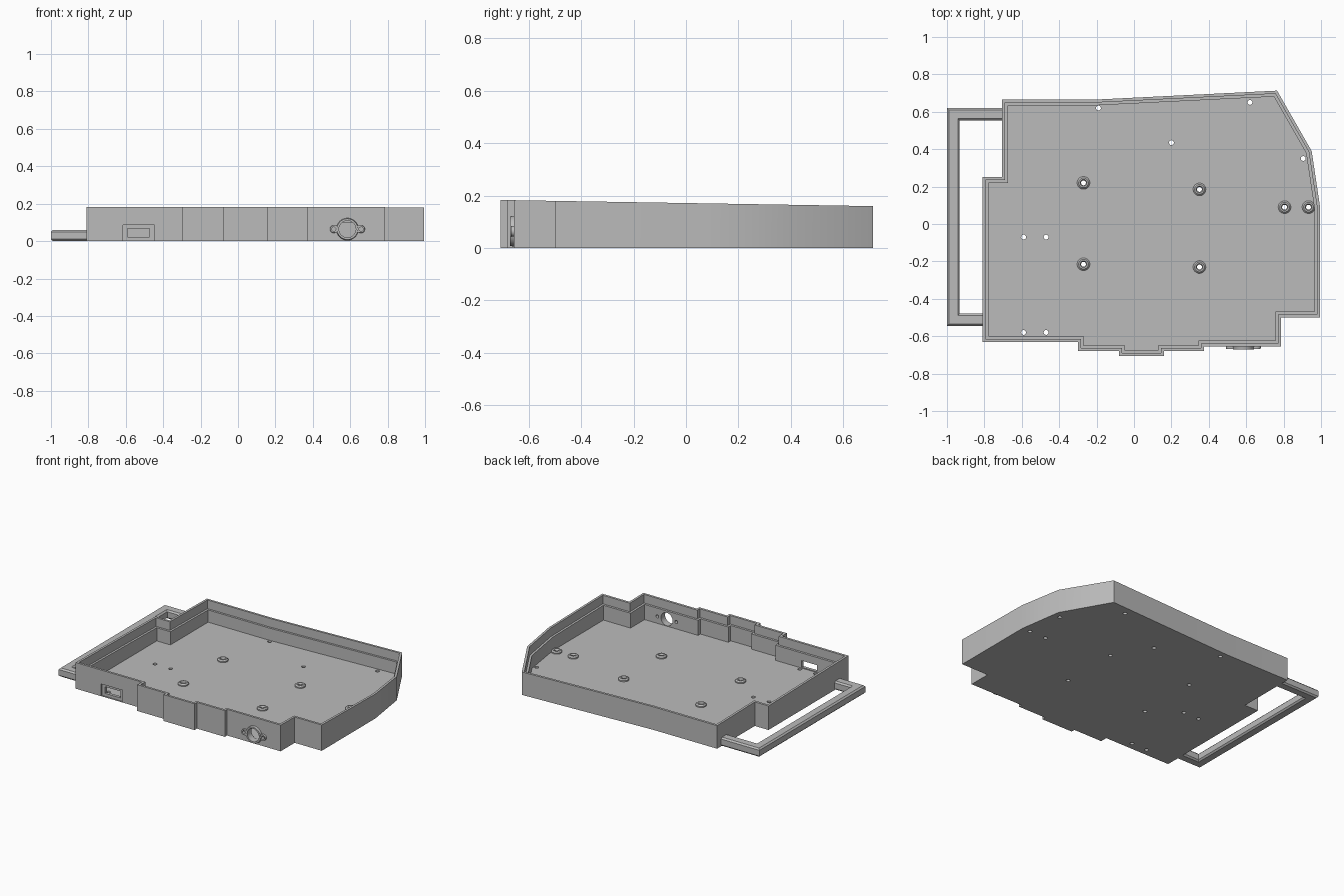
import bpy, bmesh, math
from mathutils import Vector, Matrix

cube = bpy.data.objects.get("Cube")
if cube:
    bpy.data.objects.remove(cube)

grey = bpy.data.materials.new("plain grey")
grey.use_nodes = True
COLOUR = (0.5, 0.5, 0.5, 1)
grey.diffuse_color = COLOUR
grey.node_tree.nodes["Principled BSDF"].inputs["Base Color"].default_value = COLOUR

FLOOR, WALL, LIP, LEDGE = 0.016, 0.031, 0.016, 0.06


def finish(name, bm):
    bmesh.ops.recalc_face_normals(bm, faces=bm.faces)
    mesh = bpy.data.meshes.new(name)
    bm.to_mesh(mesh)
    bm.free()
    mesh.materials.append(grey)
    obj = bpy.data.objects.new(name, mesh)
    bpy.context.collection.objects.link(obj)
    return obj


def smooth(obj):
    bpy.ops.object.select_all(action='DESELECT')
    obj.select_set(True)
    bpy.context.view_layer.objects.active = obj
    bpy.ops.object.shade_smooth_by_angle(angle=math.radians(30))


def inset(points, d):
    """Mitred inward offset of a counter-clockwise outline."""
    out = []
    for i, p in enumerate(points):
        a = (p - points[i - 1]).normalized()
        b = (points[(i + 1) % len(points)] - p).normalized()
        na, nb = Vector((-a.y, a.x)), Vector((-b.y, b.x))
        out.append(p + (na + nb) * d / (1 + na.dot(nb)))
    return out


def add_box(bm, x, y, z):
    centre = [(a + b) / 2 for a, b in (x, y, z)]
    size = [b - a for a, b in (x, y, z)]
    bmesh.ops.create_cube(bm, size=1, matrix=Matrix.Translation(centre) @ Matrix.Diagonal((*size, 1)))


def add_cone(bm, centre, r1, r2, depth, along_y=False, sides=32):
    turn = Matrix.Rotation(math.pi / 2, 4, 'X') if along_y else Matrix()
    bmesh.ops.create_cone(bm, cap_ends=True, segments=sides, radius1=r1, radius2=r2,
                          depth=depth, matrix=Matrix.Translation(centre) @ turn)


def boolean(obj, cutter, operation='DIFFERENCE'):
    mod = obj.modifiers.new("Boolean", 'BOOLEAN')
    mod.operation, mod.solver, mod.object = operation, 'EXACT', cutter
    bpy.ops.object.select_all(action='DESELECT')
    obj.select_set(True)
    bpy.context.view_layer.objects.active = obj
    bpy.ops.object.modifier_apply(modifier=mod.name)
    bpy.data.objects.remove(cutter)


# Tray: stepped outline, sloping rim and a ledge round the inside
outline = [Vector(p) for p in (
    (-.81, -.63), (-.3, -.63), (-.3, -.68), (-.08, -.68), (-.08, -.707), (.16, -.707),
    (.16, -.68), (.375, -.68), (.375, -.655), (.787, -.655), (.787, -.5), (.995, -.5),
    (.995, .09), (.95, .39), (.765, .713), (-.21, .665), (-.705, .665), (-.705, .25), (-.81, .25))]


def rim(p):
    return 0.183 - 0.0165 * (p.y + 0.707)


bm = bmesh.new()
rings = []
for d, height in ((0, lambda p: 0), (0, rim), (LIP, rim), (LIP, lambda p: rim(p) - LEDGE),
                  (WALL, lambda p: rim(p) - LEDGE), (WALL, lambda p: FLOOR)):
    rings.append([bm.verts.new((p.x, p.y, height(p))) for p in inset(outline, d)])
for low, high in zip(rings, rings[1:]):
    for i in range(len(low)):
        bm.faces.new((low[i - 1], low[i], high[i], high[i - 1]))
bm.faces.new(rings[0])
bm.faces.new(rings[-1])
tray = finish("tray", bm)

# Holes through the floor
bosses = [(-.27, .22), (-.27, -.215), (.35, .185), (.35, -.23), (.805, .09), (.933, .09)]
small_holes = [(x, y) for x in (-.59, -.47) for y in (-.07, -.58)]
small_holes += [(-.19, .62), (.62, .65), (.2, .435), (.905, .35)]
bm = bmesh.new()
for x, y in bosses + small_holes:
    add_cone(bm, (x, y, 0), .013, .013, .1, sides=24)
boolean(tray, finish("floor_hole_cutter", bm))

# Slot with a shallow recess in the front wall
bm = bmesh.new()
add_box(bm, (-.615, -.447), (-.7, -.62), (.002, .085))
boolean(tray, finish("recess_cutter", bm))
bm = bmesh.new()
add_box(bm, (-.59, -.472), (-.7, -.55), (.022, .068))
boolean(tray, finish("slot_cutter", bm))

# Round socket opening with a screw hole on each side
PX, PZ, EAR = .585, .064, .073


def socket_cutter():
    bm = bmesh.new()
    add_cone(bm, (PX, -.65, PZ), .045, .045, .15, True)
    for side in (-1, 1):
        add_cone(bm, (PX + side * EAR, -.65, PZ), .011, .011, .15, True, 20)
    return finish("socket_cutter", bm)


boolean(tray, socket_cutter())
smooth(tray)

# Raised flange round the socket
bm = bmesh.new()
add_cone(bm, (PX, -.66, PZ), .06, .056, .02, True)
flange = finish("socket_flange", bm)
for side in (-1, 1):
    bm = bmesh.new()
    add_cone(bm, (PX + side * EAR, -.66, PZ), .021, .019, .016, True)
    add = finish("ear", bm)
    boolean(flange, add, 'UNION')
bm = bmesh.new()
add_box(bm, (PX - EAR, PX + EAR), (-.668, -.652), (PZ - .019, PZ + .019))
boolean(flange, finish("flange_web", bm), 'UNION')
boolean(flange, socket_cutter())
smooth(flange)

# Standoffs: low chamfered collars lathed round each floor hole
profile = [(.013, FLOOR - .004), (.034, FLOOR - .004), (.034, FLOOR + .008),
           (.026, FLOOR + .016), (.018, FLOOR + .016), (.013, FLOOR + .008)]
for n, (x, y) in enumerate(bosses):
    bm = bmesh.new()
    verts = [bm.verts.new((r, 0, z)) for r, z in profile]
    edges = [bm.edges.new((verts[i - 1], verts[i])) for i in range(len(verts))]
    bmesh.ops.spin(bm, geom=verts + edges, axis=(0, 0, 1), cent=(0, 0, 0),
                   angle=math.tau, steps=32, use_merge=True)
    bmesh.ops.remove_doubles(bm, verts=bm.verts, dist=1e-5)
    collar = finish(f"standoff_{n + 1}", bm)
    collar.location = (x, y, 0)
    smooth(collar)

# Carrying handle: chamfered bar bent round three sides
bm = bmesh.new()
path = [(-.7, .62), (-1, .62), (-1, -.545), (-.8, -.545),
        (-.8, -.478), (-.932, -.478), (-.932, .553), (-.7, .553)]
base = bm.faces.new([bm.verts.new((x, y, 0)) for x, y in path])
top = bmesh.ops.extrude_face_region(bm, geom=[base])["geom"]
bmesh.ops.translate(bm, vec=(0, 0, .06), verts=[v for v in top if isinstance(v, bmesh.types.BMVert)])
bmesh.ops.recalc_face_normals(bm, faces=bm.faces)
long_edges = [e for e in bm.edges if abs(e.verts[0].co.z - e.verts[1].co.z) < .001
              and min(v.co.x for v in e.verts) < -.85]
bmesh.ops.bevel(bm, geom=long_edges, offset=.01, segments=1, affect='EDGES')
finish("handle", bm)
